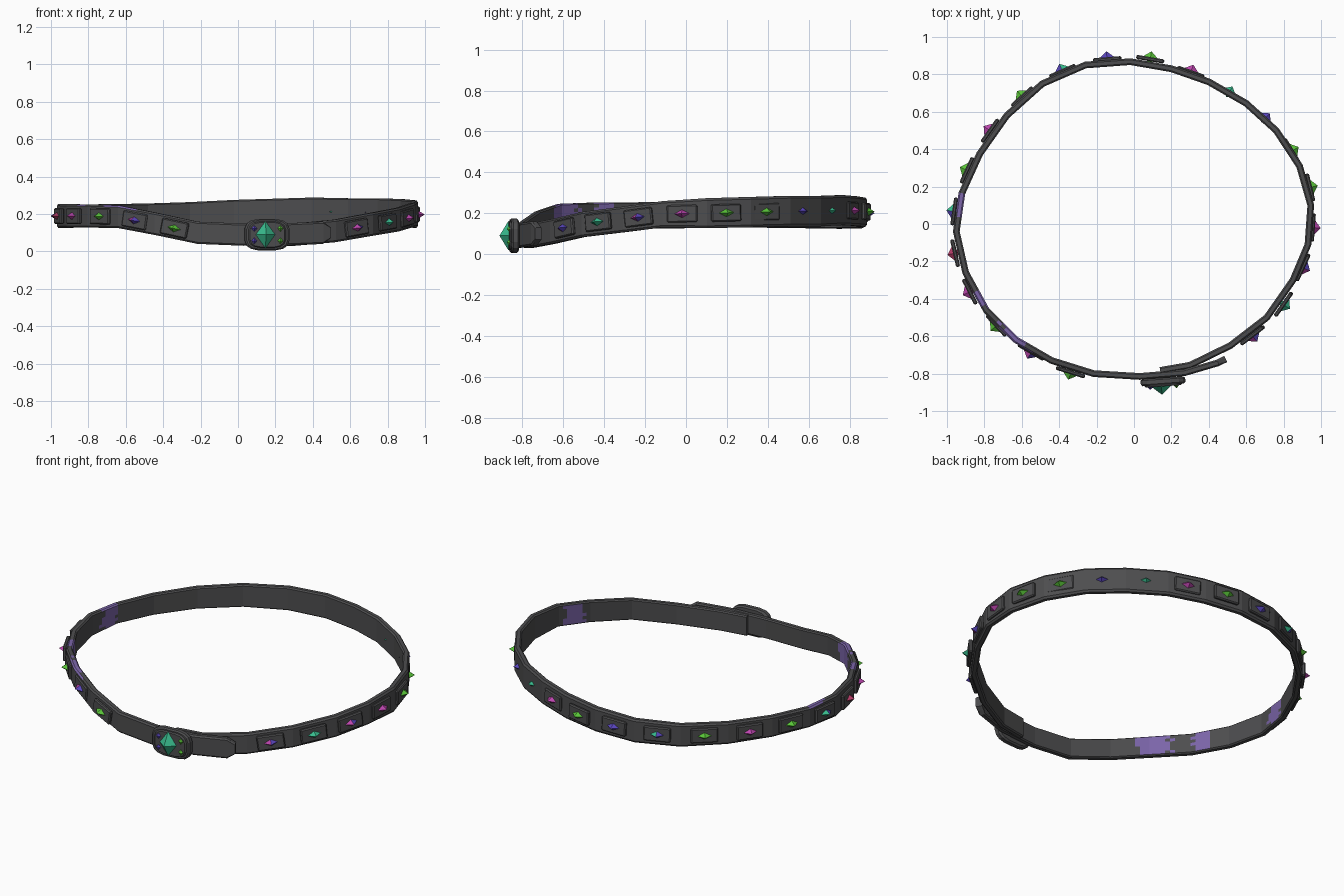
import bpy, bmesh, math, random
from mathutils import Vector, Matrix

random.seed(4)
if "Cube" in bpy.data.objects:
    bpy.data.objects.remove(bpy.data.objects["Cube"], do_unlink=True)


def material(name, r, g, b):
    m = bpy.data.materials.new(name)
    m.use_nodes = True
    m.diffuse_color = (r, g, b, 1)
    m.node_tree.nodes["Principled BSDF"].inputs["Base Color"].default_value = (r, g, b, 1)
    return m


leather = material("dark leather", .075, .075, .078)
stain = material("purple stain", .2, .13, .4)
green = material("green gem", .1, .55, .04)
teal = material("teal gem", .04, .5, .27)
blue = material("blue gem", .1, .06, .5)
magenta = material("magenta gem", .5, .06, .42)
crimson = material("crimson gem", .5, .05, .15)


def finish(name, bm, mats, matrix=Matrix()):
    bmesh.ops.recalc_face_normals(bm, faces=bm.faces)
    mesh = bpy.data.meshes.new(name)
    bm.to_mesh(mesh)
    bm.free()
    for m in mats:
        mesh.materials.append(m)
    ob = bpy.data.objects.new(name, mesh)
    ob.matrix_world = matrix
    bpy.context.collection.objects.link(ob)
    return ob


def skin(bm, rings):
    """Join closed rings of points; return the side faces with their column."""
    rows = [[bm.verts.new(p) for p in ring] for ring in rings]
    n = len(rows[0])
    sides = []
    for a, b in zip(rows, rows[1:]):
        for k in range(n):
            j = (k + 1) % n
            sides.append((bm.faces.new((a[k], a[j], b[j], b[k])), k))
    bm.faces.new(rows[0])
    bm.faces.new(rows[-1])
    return sides


def gem(name, matrix, half, mats):
    """Eight-sided crystal; a second material goes on one half."""
    bm = bmesh.new()
    for axis in range(3):
        for sign in (-1, 1):
            p = [0, 0, 0]
            p[axis] = sign * half[axis]
            bm.verts.new(p)
    bmesh.ops.convex_hull(bm, input=bm.verts)
    for f in bm.faces:
        f.material_index = int(len(mats) > 1 and f.calc_center_median().x > 0)
    return finish(name, bm, mats, matrix)


# Belt path, from the hidden inner end round to the pointed tip: x, y, height
path = [(.14, -.783, .09), (.3, -.755, .09), (.515, -.65, .11), (.71, -.5, .145),
        (.85, -.3, .17), (.93, -.11, .195), (.945, .1, .2), (.885, .31, .205),
        (.76, .5, .21), (.6, .645, .21), (.4, .76, .215), (.2, .83, .21),
        (-.02, .868, .205), (-.26, .85, .195), (-.49, .75, .19), (-.68, .58, .19),
        (-.825, .375, .19), (-.92, .165, .19), (-.95, -.04, .19), (-.9, -.26, .19),
        (-.79, -.46, .19), (-.63, -.62, .185), (-.44, -.73, .148), (-.215, -.8, .1),
        (.03, -.815, .09), (.27, -.795, .092), (.45, -.742, .1), (.49, -.722, .1)]
path = [Vector(p) for p in path]
UP = Vector((0, 0, 1))


def frame(tangent):
    t = tangent.normalized()
    out = t.cross(UP).normalized()
    return t, out, out.cross(t)


# Belt cross-section: thickness offset, share of half height
section = [(.018, -.85), (.018, .85), (.01, 1), (-.01, 1)]
section += [(-.018, .9 - .3 * i) for i in range(7)]
section += [(-.01, -1), (.01, -1)]

stations = []
for i, p in enumerate(path):
    a, b = path[max(i - 1, 0)], path[min(i + 1, len(path) - 1)]
    t, out, up = frame((p - a).normalized() + (b - p).normalized())
    half = .065 + .007 * p.y + (.008 * p.x if p.y > 0 else 0)
    if i == len(path) - 1:
        half *= .5
    stations.append([p + out * u + UP * v * half for u, v in section])

rings, samples = [], []
STEPS = 8
for i in range(len(path) - 1):
    for s in range(STEPS):
        f = s / STEPS
        rings.append([a.lerp(b, f) for a, b in zip(stations[i], stations[i + 1])])
        samples.append(path[i].lerp(path[i + 1], f))
rings.append(stations[-1])
samples.append(path[-1])

# Belt strap, with ragged stains on its top and inner faces
stains = [(.9, -.2, .09), (-.64, -.61, .13), (-.82, -.4, .07), (-.94, .1, .08)]
bm = bmesh.new()
for face, column in skin(bm, rings):
    c = face.calc_center_median()
    for x, y, radius in stains:
        near = math.hypot(c.x - x, c.y - y) < radius * random.uniform(.5, 1)
        if near and (1 if x < 0 else 4) <= column <= 9:
            face.material_index = 1
finish("belt_strap", bm, [leather, stain])


# Studs: beveled plate with a crystal, laid along the strap
def stud(index, x, y, mats):
    spot = Vector((x, y, 0))
    near = range(5, len(samples) - 3 * STEPS)
    j = min(near, key=lambda k: (samples[k].xy - spot.xy).length)
    t, out, up = frame(samples[j + 4] - samples[j - 4])
    spot.z = samples[j].z
    basis = Matrix((t, -out, up)).transposed().to_4x4()
    bm = bmesh.new()
    bmesh.ops.create_cube(bm, size=1, matrix=Matrix.Diagonal((.15, .022, .085, 1)))
    bmesh.ops.bevel(bm, geom=bm.edges[:], offset=.006, segments=1, affect='EDGES')
    finish(f"stud_plate_{index}", bm, [leather], Matrix.Translation(spot - out * .019) @ basis)
    gem(f"stud_gem_{index}", Matrix.Translation(spot - out * .01) @ basis,
        (.04, .033, .021), mats)


violet = [magenta, blue]
sea = [teal, blue]
studs = [(-.345, -.81, [green]), (-.56, -.7, violet), (-.75, -.555, [green]),
         (-.895, -.37, [magenta]), (-.975, -.16, [crimson]), (-.98, .07, sea),
         (-.91, .295, [green]), (-.785, .51, [magenta]), (-.61, .695, [green]),
         (-.39, .835, sea), (-.145, .9, [blue]), (.09, .9, [green]),
         (.31, .83, [magenta]), (.515, .715, [teal]), (.71, .575, [blue]),
         (.86, .4, [green]), (.96, .2, [green]), (.975, -.02, [magenta]),
         (.92, -.24, violet), (.815, -.44, [teal]), (.645, -.61, violet)]
for index, (x, y, mats) in enumerate(studs):
    stud(index, x, y, mats)

# Buckle: rounded rim stepping up to a raised face
place = Matrix.Translation((.155, -.842, .09)) @ Matrix.Rotation(math.radians(4), 4, 'Z')


def squircle(scale, y):
    pts = []
    for i in range(16):
        a = math.tau * (i + .5) / 16
        c, s = math.cos(a), math.sin(a)
        pts.append((.121 * scale * math.copysign(abs(c) ** .6, c), y,
                    .085 * scale * math.copysign(abs(s) ** .6, s)))
    return pts


bm = bmesh.new()
skin(bm, [squircle(*r) for r in ((.9, .02), (1, .012), (1, -.01), (.92, -.018),
                                 (.84, -.018), (.78, -.026))])
finish("buckle", bm, [leather], place)

# Buckle crystals
gem("buckle_gem", place @ Matrix.Translation((-.01, -.026, 0)), (.052, .044, .072), [teal])
for side, mat in ((-1, blue), (1, green)):
    for level in (-1, 1):
        spot = Matrix.Translation((side * .07, -.026, level * .033))
        gem("buckle_small_gem", place @ spot, (.015, .014, .017), [mat])
